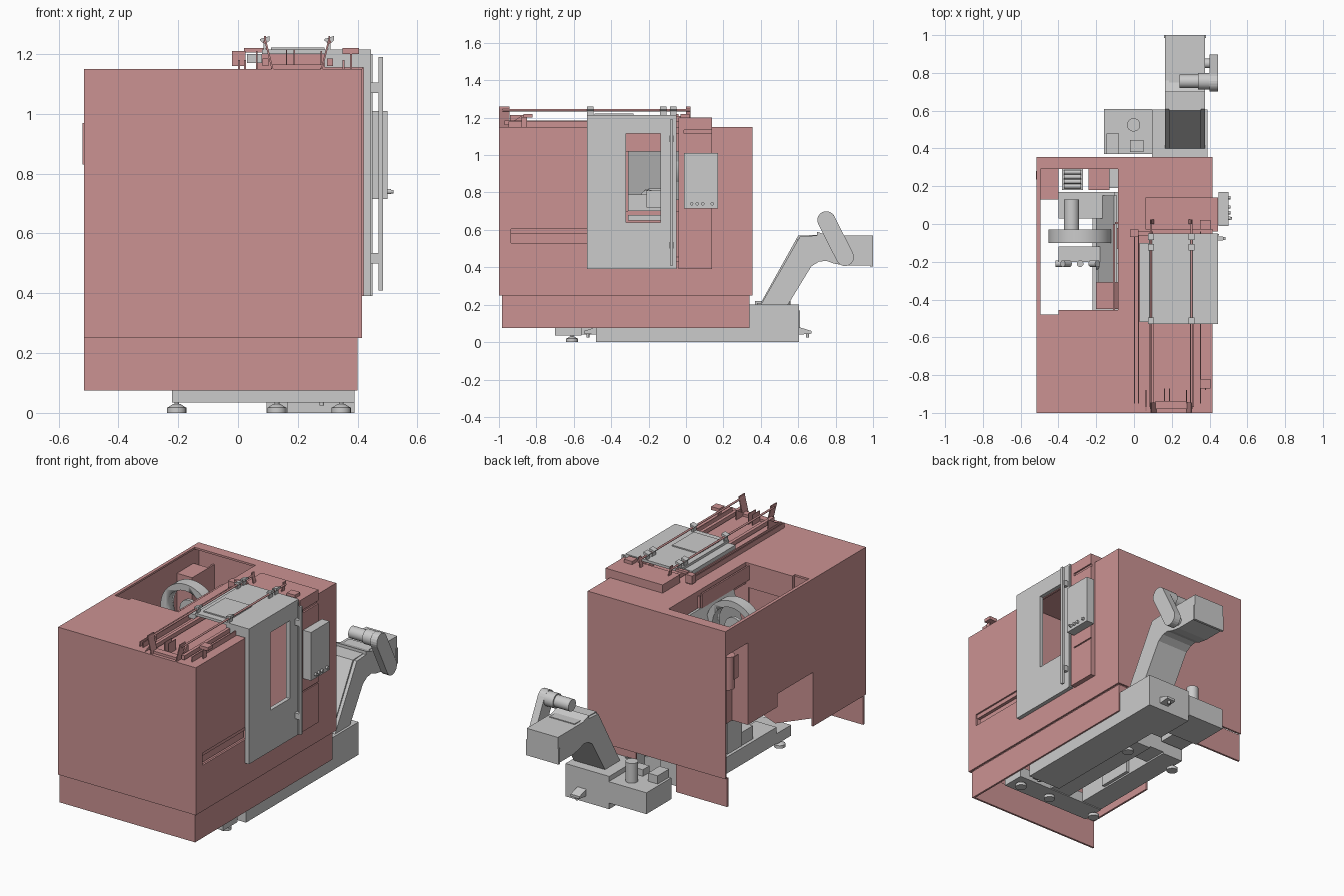
import bpy, bmesh, math
from mathutils import Vector

if "Cube" in bpy.data.objects:
    bpy.data.objects.remove(bpy.data.objects["Cube"])

pink = bpy.data.materials.new("painted_panel")
pink.diffuse_color = (0.6, 0.29, 0.29, 1)
pink.use_nodes = True
pink.node_tree.nodes["Principled BSDF"].inputs["Base Color"].default_value = pink.diffuse_color
grey = bpy.data.materials.new("bare_metal")
grey.diffuse_color = (0.6, 0.6, 0.6, 1)
grey.use_nodes = True
grey.node_tree.nodes["Principled BSDF"].inputs["Base Color"].default_value = grey.diffuse_color


def finish(name, bm, mat):
    bmesh.ops.recalc_face_normals(bm, faces=bm.faces)
    me = bpy.data.meshes.new(name)
    bm.to_mesh(me)
    bm.free()
    ob = bpy.data.objects.new(name, me)
    bpy.context.collection.objects.link(ob)
    me.materials.append(mat or grey)
    return ob


def prism(name, pts, axis, a, b, mat=None):
    """Extrude a 2D outline along an axis (x: y,z / y: x,z / z: x,y)."""
    def at(p, t):
        return {"x": (t, p[0], p[1]), "y": (p[0], t, p[1]), "z": (p[0], p[1], t)}[axis]
    bm = bmesh.new()
    lo = [bm.verts.new(at(p, a)) for p in pts]
    hi = [bm.verts.new(at(p, b)) for p in pts]
    bm.faces.new(lo)
    bm.faces.new(hi)
    n = len(pts)
    for i in range(n):
        bm.faces.new((lo[i], lo[(i + 1) % n], hi[(i + 1) % n], hi[i]))
    return finish(name, bm, mat)


def box(name, x0, x1, y0, y1, z0, z1, mat=None):
    return prism(name, [(x0, y0), (x1, y0), (x1, y1), (x0, y1)], "z", z0, z1, mat)


def cyl(name, p, q, r, mat=None, r2=None, seg=32):
    p, q = Vector(p), Vector(q)
    bm = bmesh.new()
    bmesh.ops.create_cone(bm, cap_ends=True, segments=seg, radius1=r,
                          radius2=r if r2 is None else r2, depth=(q - p).length)
    bm.transform(Vector((0, 0, 1)).rotation_difference(q - p).to_matrix().to_4x4())
    bmesh.ops.translate(bm, verts=bm.verts, vec=(p + q) / 2)
    ob = finish(name, bm, mat)
    bpy.context.view_layer.objects.active = ob
    ob.select_set(True)
    bpy.ops.object.shade_smooth_by_angle(angle=math.radians(35))
    ob.select_set(False)
    return ob


def cut(ob, *cutters):
    bpy.context.view_layer.objects.active = ob
    for c in cutters:
        c.hide_render = True
        m = ob.modifiers.new("cut", "BOOLEAN")
        m.operation, m.object, m.solver = "DIFFERENCE", c, "EXACT"
        bpy.ops.object.modifier_apply(modifier=m.name)
        bpy.data.objects.remove(c)


# Main sheet metal enclosure: hollow, with roof well, doorway and left service openings
shell = box("enclosure", -.515, .415, -1, .355, .25, 1.15, pink)
cut(shell,
    box("c", -.503, .403, -.988, .343, .1, 1.138, pink),
    box("c", -.495, -.085, -.48, .29, 1.1, 1.3, pink),
    box("c", .39, .5, -.5, -.03, .43, 1.115, pink),
    box("c", .39, .5, -.935, -.49, .53, .605, pink),
    box("c", -.6, -.49, .14, .343, .5, 1.0, pink),
    box("c", -.6, -.49, -.15, .343, .2, .5, pink),
    box("c", -.6, -.49, -.49, -.149, .2, .58, pink))
box("roof_well_front", -.4, -.085, -.48, -.455, 1.0, 1.15, pink)
box("roof_well_side", -.085, -.075, -.48, .29, 1.02, 1.15, pink)
box("door_track_recess", .37, .38, -.94, -.49, .52, .615, pink)
box("door_track_rail", .385, .405, -.935, -.49, .58, .605, pink)

# Skirt, open on the left
box("skirt_front", -.515, .4, -.985, -.973, .075, .25, pink)
box("skirt_right", .388, .4, -.985, .34, .075, .25, pink)
box("skirt_back", -.515, -.17, .328, .34, .075, .25, pink)
box("skirt_back_right", .1, .4, .328, .34, .2, .25, pink)

# Recessed service corner at the rear left
box("recess_inner_wall", -.41, -.4, .13, .345, .5, 1.05, pink)
box("recess_front_wall", -.503, -.4, .13, .14, .5, 1.05, pink)
box("recess_top", -.503, -.4, .13, .29, 1.04, 1.05, pink)
cyl("recess_cylinder", (-.45, .24, .75), (-.45, .24, .95), .04, pink)
box("side_latch", -.52, -.515, .235, .28, .83, .97, pink)

# Machining chamber lining and chute
box("chamber_front_wall", -.1, .403, -.47, -.46, .25, 1.12, pink)
box("chamber_back_wall", -.1, .403, .0, .01, .25, 1.12, pink)
box("chamber_lower_wall", -.11, -.1, -.47, 0, .25, .7, pink)
box("chamber_upper_wall", -.11, -.1, -.47, 0, 1.05, 1.138, pink)
prism("chamber_chute", [(-.2, .52), (.16, .22), (.17, .23), (-.19, .53)], "y", -.45, -.02, pink)
prism("service_recess_wall", [(-.515, .58), (-.515, .3), (-.26, .2), (-.11, .25), (-.11, .58)],
      "y", -.5, -.49, pink)
prism("chamber_left_panel", [(-.2, .56), (-.1, .62), (-.1, .64), (-.2, .58)], "y", -.45, -.31, pink)
prism("chamber_top_panel", [(-.2, .76), (-.105, 1.05), (-.09, 1.05), (-.185, .76)], "y", -.31, .15)

# Spindle column, magazine ring and turret
box("spindle_column", -.4, -.1, .03, .17, .3, .86)
box("spindle_head", -.2, .05, -.31, -.13, .7, .79)
box("spindle_slide", -.12, .1, -.21, -.13, .72, .81)
box("chamber_sill", -.1, .2, -.31, -.13, .65, .68)
ring = cyl("magazine_ring", (-.285, -.1, .96), (-.285, -.03, .96), .168, seg=48)
cut(ring, cyl("c", (-.285, -.2, .96), (-.285, .1, .96), .128, seg=48))
cyl("magazine_disc", (-.285, -.07, .96), (-.285, -.05, .96), .06)
cyl("magazine_motor", (-.33, -.05, .9), (-.33, .13, .9), .04)
box("turret_body", -.4, -.12, -.2, -.12, .68, .82)
cyl("turret_hub", (-.2, -.2, .77), (-.1, -.2, .77), .045)
for i in range(8):
    a = i * math.tau / 8
    c, s = math.cos(a), math.sin(a)
    cyl("turret_tool_%d" % i, (-.285 + .08 * c, -.21, .8 + .08 * s),
        (-.285 + .13 * c, -.21, .8 + .13 * s), .018, seg=12)
for i in range(4):
    cyl("valve_%d" % i, (-.37, .2 + .025 * i, .8), (-.28, .2 + .025 * i, .8), .012, seg=16)
box("valve_block", -.38, -.27, .18, .29, .66, .79)
box("rear_cabinet", -.24, -.13, .18, .33, .55, .9, pink)

# Pillar beside the door and the raised roof box
pillar = box("door_pillar", .415, .445, -.04, .14, .39, 1.2, pink)
cut(pillar, box("c", .435, .5, -.01, .2, 1.115, 1.133, pink),
    box("c", .438, .5, -.01, .2, .63, .638, pink))
box("roof_box", .06, .415, -.03, .14, 1.15, 1.2, pink)

# Sliding door with a window, and its roof leaf
door = box("sliding_door", .42, .445, -.53, -.05, .39, 1.21)
cut(door, box("c", .3, .6, -.32, -.135, .64, 1.115))
box("door_roof", .08, .445, -.53, -.05, 1.2, 1.215)
box("door_roof_inset", .11, .29, -.49, -.28, 1.215, 1.222)
box("door_roof_skirt", .29, .43, -.53, -.515, 1.155, 1.2)
box("door_roof_wing", .03, .08, -.52, -.1, 1.17, 1.2)
box("door_handle", .47, .485, -.085, -.07, .41, 1.19)
for z in (.5, 1.07):
    box("handle_mount", .445, .472, -.088, -.067, z, z + .035)
box("door_edge_strip", .445, .449, -.062, -.052, .39, 1.2)

# Control panel
box("control_panel", .447, .5, -.01, .17, .715, 1.01)
for i, y in enumerate((.03, .06, .09, .14)):
    cyl("control_knob_%d" % i, (.5, y, .74), (.512, y, .74), .009, seg=16)
cyl("control_stop_button", (.5, .03, .74), (.52, .03, .74), .006, seg=16)

# Roof guide rails
for s, x in ((-1, .09), (1, .305)):
    cyl("roof_guide_rod", (x, -.98, 1.24), (x, .025, 1.24), .006, pink, seg=12)
    box("roof_guide_base", x - .008, x + .012, -.97, -.05, 1.16, 1.185, pink)
    for y, d in ((-1, .055), (.0, .025)):
        x0 = x - s * .025
        prism("rod_bracket", [(x0 - .003, 1.15), (x0 + .003, 1.15), (x + .003, 1.25),
                              (x + .003, 1.26), (x - .003, 1.26), (x - .003, 1.25)],
              "y", y, y + d, pink)
    prism("bracket_gusset", [(-.99, 1.15), (-.88, 1.15), (-.88, 1.21), (-.95, 1.165)],
          "x", x - .03, x - .024, pink)
    for y in (-.53, -.14, -.085):
        prism("door_roller", [(x - .016, 1.245), (x - .004, 1.235), (x - .004, 1.215), (x + .004, 1.215),
                              (x + .004, 1.235), (x + .016, 1.245), (x + .016, 1.26), (x - .016, 1.25)],
              "y", y, y + .035)
box("guide_cross_front", .11, .28, -.98, -.94, 1.15, 1.165, pink)
for x in (.16, .186):
    box("guide_stop", x, x + .004, -.94, -.87, 1.15, 1.215, pink)
for x in (.0, .02, .35):
    box("roof_side_rail", x, x + .006, -.95, -.04, 1.15, 1.18, pink)
box("roof_side_link", .02, .1, -.06, -.04, 1.205, 1.22, pink)
box("roof_side_block", -.02, .025, -.07, -.03, 1.16, 1.21, pink)
box("roof_corner_post", .375, .381, -.88, -.85, 1.15, 1.2, pink)
for y in (-.87, -.03):
    box("roof_corner_cap", .35, .405, y, y + .05, 1.2, 1.22, pink)

# Machine bed frame and levelling feet
box("bed_front_beam", -.22, .39, -.7, -.56, .035, .1)
for x in (-.22, .02):
    box("bed_side_beam", x, x + .14, -.56, .17, .04, .14)
box("bed_rear_beam", -.08, .02, .02, .17, .05, .14)
box("bed_block", -.2, -.06, -.36, -.14, .05, .22)
box("bed_pedestal", -.18, .14, -.12, .17, .14, .32)
for x, y in ((-.205, -.61), (.13, -.61), (.345, -.61), (-.205, .1), (.13, .1)):
    cyl("foot_pad", (x, y, 0), (x, y, .018), .032, seg=24)
    cyl("foot_dome", (x, y, .018), (x, y, .03), .03, None, .012, 24)
    cyl("foot_stud", (x, y, .028), (x, y, .05), .008, seg=12)
box("rear_left_tank", -.2, -.05, .19, .32, .1, .3)

# Chip conveyor: trough, inclined lift and discharge head
box("conveyor_trough", .165, .39, -.48, .605, 0, .2)
box("conveyor_trough_side", .095, .165, .355, .605, .0, .2)
prism("conveyor_lift", [(.4, .2), (.61, .565), (.7, .57), (.7, .59), (.76, .57), (1, .57), (1, .41),
                        (.85, .41), (.79, .42), (.75, .435), (.71, .43), (.67, .405), (.545, .2)],
      "x", .165, .375)
prism("conveyor_lift_cover", [(.4, .21), (.6, .57), (.81, .575), (.81, .56), (.6, .55), (.42, .2)],
      "x", .185, .355)
box("conveyor_outlet_lip", .16, .38, .985, 1, .405, .5)

# Conveyor drive: rounded chain guard and motor
a, b, r = Vector((.75, .652)), Vector((.85, .455)), .048
ang = math.atan2((b - a).y, (b - a).x)
arc = [(c.x + r * math.cos(ang + o + i * math.pi / 10), c.y + r * math.sin(ang + o + i * math.pi / 10))
       for c, o in ((b, -math.pi / 2), (a, math.pi / 2)) for i in range(11)]
prism("drive_guard", arc, "x", .4, .445)
cyl("drive_shaft", (.37, b.x, b.y), (.4, b.x, b.y), .025)
cyl("drive_motor", (.24, .755, .652), (.34, .755, .652), .036)
cyl("drive_gearbox", (.34, .755, .652), (.4, .755, .652), .044)

# Trough end brackets
for y, d in ((.605, 1), (-.48, -1)):
    prism("trough_bracket", [(y, .04), (y, .08), (y + d * .065, .06), (y + d * .065, .045)],
          "x", .25, .31)
    cyl("trough_bracket_pin", (.28, y + d * .045, .025), (.28, y + d * .045, .05), .008, seg=12)

# Coolant tank with pump
box("coolant_tank", -.16, .095, .37, .61, .04, .17)
cyl("coolant_pump", (-.002, .525, .17), (-.002, .525, .29), .035)
box("coolant_filter", -.145, -.08, .37, .48, .17, .22)
box("coolant_valve_box", -.02, .05, .38, .445, .17, .21)
